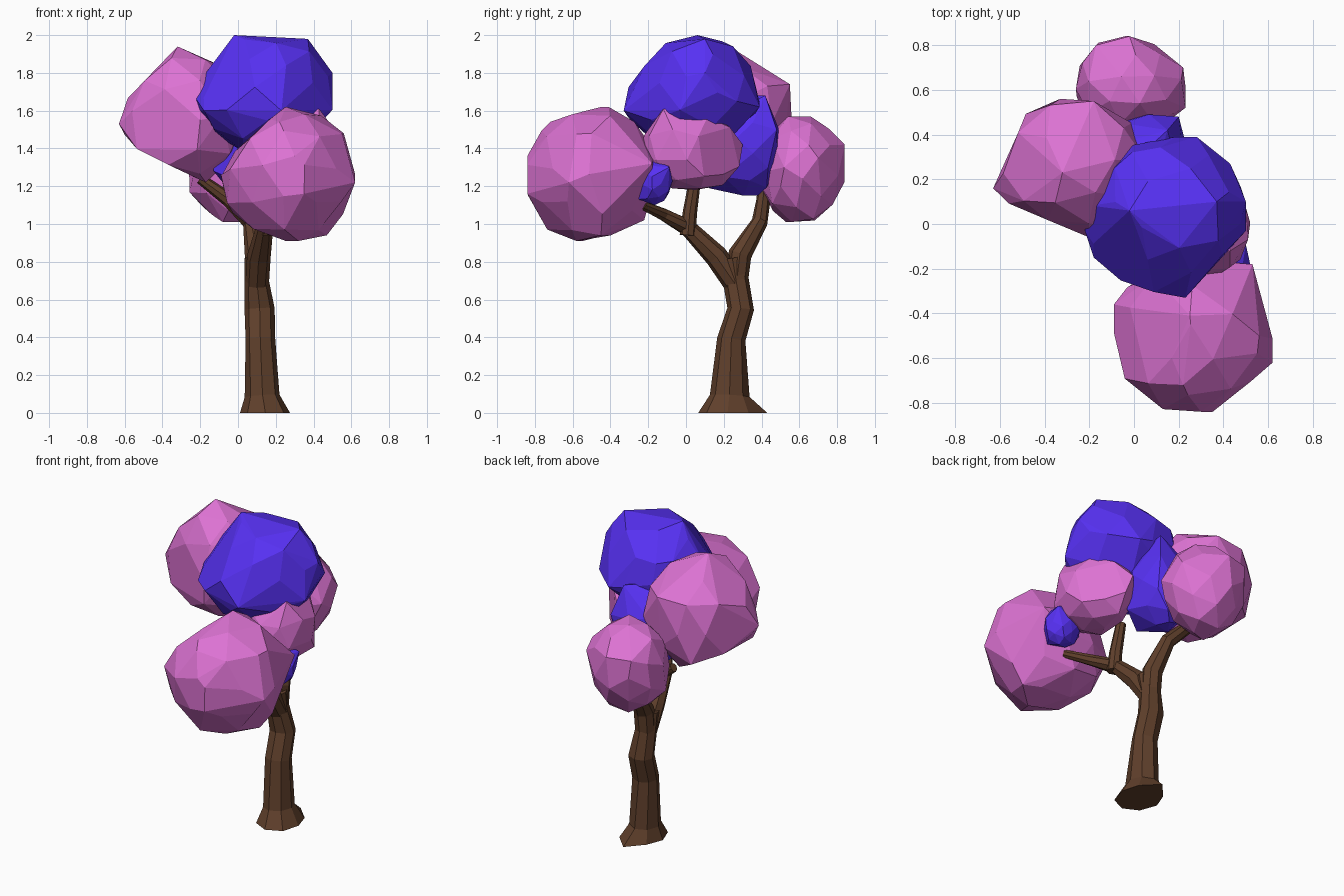
import bpy, bmesh, math, random
from mathutils import Vector, Euler

if "Cube" in bpy.data.objects:
    bpy.data.objects.remove(bpy.data.objects["Cube"])


def material(name, color):
    m = bpy.data.materials.new(name)
    m.diffuse_color = color
    m.use_nodes = True
    m.node_tree.nodes["Principled BSDF"].inputs["Base Color"].default_value = m.diffuse_color
    return m


PINK = material("pink_leaves", (0.72, 0.17, 0.65, 1))
BLUE = material("blue_leaves", (0.095, 0.03, 0.9, 1))
BARK = material("bark", (0.115, 0.05, 0.024, 1))


def finish(bm, name, mat):
    bmesh.ops.recalc_face_normals(bm, faces=bm.faces)
    mesh = bpy.data.meshes.new(name)
    bm.to_mesh(mesh)
    bm.free()
    mesh.materials.append(mat)
    ob = bpy.data.objects.new(name, mesh)
    bpy.context.collection.objects.link(ob)
    return ob


def leaf_ball(name, mat, lo, hi, seed, corners=(), cuts=()):
    """Faceted ball filling the box lo..hi, with extra corners and planed-off sides."""
    rnd = random.Random(seed)
    bm = bmesh.new()
    bmesh.ops.create_icosphere(bm, subdivisions=2, radius=1)
    turn = Euler([rnd.uniform(0, 6.28) for _ in range(3)]).to_matrix()
    pts = [(turn @ v.co) * rnd.uniform(0.95, 1.05) for v in bm.verts]
    bm.free()
    low = [min(p[i] for p in pts) for i in range(3)]
    high = [max(p[i] for p in pts) for i in range(3)]
    pts = [Vector([lo[i] + (p[i] - low[i]) / (high[i] - low[i]) * (hi[i] - lo[i])
                   for i in range(3)]) for p in pts]
    for point, normal in cuts:
        n = Vector(normal).normalized()
        pts = [p - n * max(0, (p - Vector(point)).dot(n)) for p in pts]
    bm = bmesh.new()
    for p in pts + [Vector(c) for c in corners]:
        bm.verts.new(p)
    bmesh.ops.convex_hull(bm, input=bm.verts)
    loose = [v for v in bm.verts if not v.link_faces]
    bmesh.ops.delete(bm, geom=loose, context='VERTS')
    bmesh.ops.dissolve_limit(bm, angle_limit=math.radians(9),
                             verts=bm.verts, edges=bm.edges)
    return finish(bm, name, mat)


def limb(name, path, sides=8, seed=0):
    """Tube through (x, y, z, rx, ry) stations, slightly uneven."""
    rnd = random.Random(seed)
    bm = bmesh.new()
    rings = []
    for k, (x, y, z, rx, ry) in enumerate(path):
        a, b = path[max(k - 1, 0)], path[min(k + 1, len(path) - 1)]
        d = Vector(b[:3]) - Vector(a[:3])
        if z == 0:
            d = Vector((0, 0, 1))
        rot = Vector((0, 0, 1)).rotation_difference(d)
        ring = []
        for i in range(sides):
            t = math.tau * i / sides
            j = rnd.uniform(0.97, 1.05)
            ring.append(bm.verts.new(Vector((x, y, z)) + rot @ Vector(
                (rx * j * math.cos(t), ry * j * math.sin(t), 0))))
        rings.append(ring)
    for r, s in zip(rings, rings[1:]):
        for i in range(sides):
            n = (i + 1) % sides
            bm.faces.new((r[i], r[n], s[n], s[i]))
    bm.faces.new(rings[0][::-1])
    bm.faces.new(rings[-1])
    return finish(bm, name, BARK)


# Trunk with flared foot (one root pulled out at the back), then forked branches
trunk = limb("trunk", [(.145, .22, 0, .133, .152), (.13, .23, .09, .092, .103),
                       (.118, .24, .39, .08, .072), (.115, .29, .55, .08, .072),
                       (.10, .265, .70, .064, .068), (.10, .245, .82, .064, .07)], 8, 1)
trunk.data.vertices[2].co.y = .43
limb("front_branch", [(.10, .27, .67, .06, .06), (.11, .16, .83, .062, .06),
                      (.14, .01, .98, .046, .045), (.22, -.12, 1.05, .034, .034),
                      (.34, -.23, 1.10, .023, .023)], 8, 2)
limb("back_branch", [(.10, .265, .67, .06, .06), (.10, .285, .84, .062, .06),
                     (.07, .39, 1.01, .046, .042), (-.05, .41, 1.13, .038, .036),
                     (-.20, .41, 1.24, .027, .027)], 8, 3)
limb("middle_branch", [(.16, .01, .94, .042, .042), (.155, .02, 1.06, .038, .038),
                       (.14, .05, 1.25, .03, .03)], 8, 4)

# Foliage
leaf_ball("top_leaves", BLUE, (-.22, -.33, 1.38), (.50, .39, 2.0), 11,
          corners=[(.37, .10, 1.98), (-.02, .06, 2.0), (.5, .1, 1.8), (.28, .39, 1.62),
                   (-.01, .32, 1.82), (.43, .27, 1.65), (.23, -.33, 1.6),
                   (-.22, -.03, 1.66), (-.18, -.15, 1.6)],
          cuts=[((-.02, 0, 2.0), (-.8, 0, .6)), ((0, -.27, 1.77), (0, -.8, .6)),
                ((-.13, -.13, 1.68), (-.6, -.6, .5)), ((.27, -.265, 0), (1, -1, 0)),
                ((0, .05, 1.99), (0, -.2, .98))])
leaf_ball("front_leaves", PINK, (-.09, -.84, .91), (.62, -.16, 1.62), 12,
          corners=[(.56, -.5, 1.48), (.3, -.84, 1.36), (.62, -.62, 1.22), (.47, -.45, .94),
                   (.53, -.18, 1.32), (.25, -.41, 1.62), (.22, -.72, 1.54),
                   (.32, -.58, .91), (.35, -.84, 1.16), (.02, -.72, 1.2),
                   (-.09, -.36, 1.25), (.1, -.78, 1.25)],
          cuts=[((0, 0, 1.4), (-.68, 0, .74))])
leaf_ball("left_leaves", PINK, (-.63, -.06, 1.20), (.05, .56, 1.94), 13,
          corners=[(-.32, .23, 1.94), (-.18, .55, 1.74), (-.63, .16, 1.53),
                   (-.17, .25, 1.22), (-.2, -.06, 1.55)],
          cuts=[((-.55, 0, 1.4), (-.43, 0, -.9)), ((-.57, 0, 1.68), (-.72, 0, .69)),
                ((-.62, .16, 0), (-.93, .38, 0)), ((-.58, .10, 0), (-.39, -.92, 0)),
                ((0, .39, 1.83), (0, .5, .86)), ((-.12, 0, 1.27), (.8, 0, -.6))])
leaf_ball("back_leaves", PINK, (-.26, .38, 1.01), (.23, .84, 1.57), 14,
          corners=[(.22, .70, 1.35), (-.02, .84, 1.42), (-.17, .8, 1.42),
                   (.23, .52, 1.3), (-.08, .53, 1.01), (-.25, .6, 1.2)])
leaf_ball("right_leaves", PINK, (.10, -.24, 1.18), (.52, .30, 1.60), 15,
          corners=[(.43, -.12, 1.61), (.51, -.07, 1.5), (.42, -.02, 1.6)],
          cuts=[((.29, .29, 0), (1, 1, 0)), ((.1, .15, 0), (-1, 1, 0))])
leaf_ball("middle_leaves", BLUE, (-.14, .10, 1.15), (.24, .49, 1.68), 16,
          corners=[(.2, .48, 1.5), (.05, .38, 1.15), (.08, .12, 1.19),
                   (.15, .42, 1.68), (-.13, .14, 1.28), (.22, .2, 1.25)])
leaf_ball("small_leaves", BLUE, (.29, -.26, 1.10), (.52, -.07, 1.34), 17,
          corners=[(.5, -.09, 1.3), (.38, -.09, 1.33), (.45, -.25, 1.13)])
